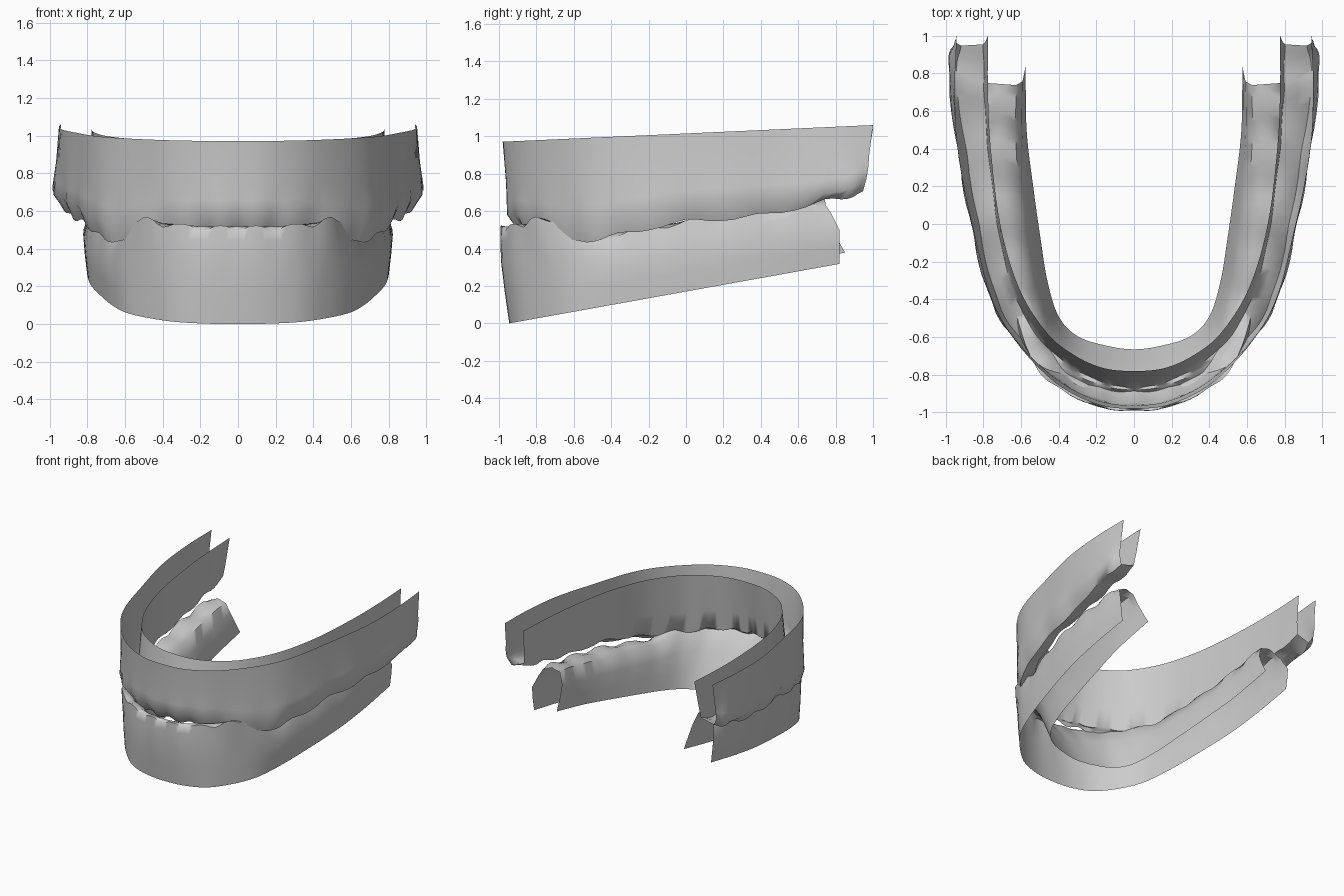
import bpy, bmesh, math
from mathutils import Vector

if "Cube" in bpy.data.objects:
    bpy.data.objects.remove(bpy.data.objects["Cube"])

STEPS = 6  # samples per tooth

grey = bpy.data.materials.new("plaster_grey")
grey.diffuse_color = (0.6, 0.6, 0.6, 1)
grey.use_nodes = True
grey.node_tree.nodes["Principled BSDF"].inputs["Base Color"].default_value = grey.diffuse_color


def curve(points):
    """Smooth half arch through points, running from the midline to the back."""
    p = [Vector(q) for q in points]
    first = p[1].copy()
    first.x = -first.x  # mirrored neighbour keeps the midline smooth
    p = [first] + p + [p[-1] * 2 - p[-2]]
    out = []
    for i in range(1, len(p) - 2):
        a, b, c, d = p[i - 1:i + 3]
        for k in range(STEPS):
            t = k / STEPS
            out.append(0.5 * (2 * b + (c - a) * t + (2 * a - 5 * b + 4 * c - d) * t ** 2
                              + (3 * b - a - 3 * c + d) * t ** 3))
    return out + [p[-2]]


def rim(points, base, slope):
    """Rim on a tilted plane."""
    return curve([(x, y, base + slope * y) for x, y in points])


def between(a, b, t, dz=0.0, swell=0.0):
    """Ring between two rings, optionally shifted up and swollen outwards."""
    out = []
    for p, q in zip(a, b):
        v = p.lerp(q, t)
        out.append(Vector((v.x * (1 + swell), v.y * (1 + swell), v.z + dz)))
    return out


def scallop(ring, depth, bulge):
    """Tooth rhythm: notches between teeth and rounded crowns."""
    out = []
    for i, v in enumerate(ring):
        n = abs(math.cos(math.pi * i / STEPS)) ** 3
        s = 1 + bulge * (0.5 - n)
        out.append(Vector((v.x * s, v.y * s, v.z + depth * (n - 0.3))))
    return out


def shell(name, rings, flip):
    """Skin the rings into an open strip mirrored across the midline."""
    bm = bmesh.new()
    rows = []
    for ring in rings:
        full = [Vector((-v.x, v.y, v.z)) for v in ring[:0:-1]] + ring
        rows.append([bm.verts.new(v) for v in full])
    for a, b in zip(rows, rows[1:]):
        for c in range(len(a) - 1):
            quad = [a[c], a[c + 1], b[c + 1], b[c]]
            bm.faces.new(quad[::-1] if flip else quad)
    mesh = bpy.data.meshes.new(name)
    bm.to_mesh(mesh)
    bm.free()
    mesh.materials.append(grey)
    obj = bpy.data.objects.new(name, mesh)
    bpy.context.collection.objects.link(obj)
    bpy.ops.object.select_all(action='DESELECT')
    obj.select_set(True)
    bpy.context.view_layer.objects.active = obj
    bpy.ops.object.shade_smooth_by_angle(angle=math.radians(60))


# Upper arch: open at the top, teeth pointing down
u_outer = rim([(0, -.98), (.2, -.955), (.42, -.84), (.63, -.62), (.76, -.38),
               (.85, -.03), (.93, .35), (.95, .7), (.94, 1)], 1.015, .045)
u_crown = curve([(0, -.955, .58), (.2, -.925, .58), (.41, -.815, .57), (.635, -.61, .53),
                 (.77, -.38, .57), (.862, -.02, .63), (.93, .35, .66),
                 (.985, .8, .70), (.955, .97, .77)])
u_bite_out = curve([(0, -.89, .49), (.18, -.87, .49), (.38, -.785, .47), (.61, -.6, .43),
                    (.74, -.36, .47), (.825, 0, .54), (.89, .38, .57),
                    (.94, .75, .65), (.92, .95, .69)])
u_bite_in = curve([(0, -.87, .51), (.15, -.845, .51), (.33, -.76, .5), (.52, -.59, .48),
                   (.65, -.33, .52), (.725, 0, .59), (.775, .4, .62),
                   (.795, .7, .67), (.8, .95, .72)])
u_inner = rim([(0, -.78), (.16, -.765), (.31, -.7), (.46, -.58), (.61, -.34),
               (.71, 0), (.76, .4), (.775, .7), (.775, 1)], 1.0, .04)
shell("upper_arch", [
    u_outer,
    between(u_outer, u_crown, .55, swell=-.004),
    scallop(between(u_outer, u_crown, .8), 0, .004),
    scallop(u_crown, 0, .012),
    scallop(u_bite_out, .022, .008),
    between(u_bite_out, u_bite_in, .5, .015),
    scallop(u_bite_in, .022, -.006),
    between(u_bite_in, u_inner, .35, swell=-.003),
    u_inner], True)

# Lower arch: open at the bottom, front teeth closing outside the upper ones
l_outer = rim([(0, -.945), (.2, -.925), (.38, -.85), (.57, -.65), (.66, -.42),
               (.73, -.1), (.78, .2), (.8, .5), (.8, .82)], .17, .18)
l_gum = curve([(0, -.99, .34), (.2, -.967, .34), (.4, -.865, .34), (.58, -.66, .33),
               (.68, -.42, .33), (.75, -.1, .37), (.8, .2, .42),
               (.82, .5, .46), (.82, .82, .5)])
l_bite_out = curve([(0, -.99, .515), (.19, -.968, .515), (.4, -.87, .535), (.535, -.735, .565),
                    (.64, -.42, .475), (.72, -.1, .53), (.77, .2, .575),
                    (.79, .5, .61), (.775, .75, .65)])
l_bite_in = curve([(0, -.935, .5), (.17, -.905, .5), (.36, -.8, .51), (.48, -.63, .5),
                   (.545, -.4, .47), (.59, -.1, .51), (.615, .2, .55),
                   (.63, .5, .61), (.625, .735, .655)])
l_inner = rim([(0, -.665), (.15, -.645), (.3, -.595), (.4, -.49), (.46, -.3),
               (.5, -.05), (.535, .2), (.57, .5), (.575, .85)], .2, .21)
shell("lower_arch", [
    l_outer,
    between(l_outer, l_gum, .5, swell=.002),
    l_gum,
    scallop(between(l_gum, l_bite_out, .6), 0, .008),
    scallop(l_bite_out, -.03, .006),
    between(l_bite_out, l_bite_in, .5, .01),
    scallop(l_bite_in, -.015, -.005),
    between(l_bite_in, l_inner, .35, swell=-.025),
    between(l_bite_in, l_inner, .7, swell=-.015),
    l_inner], False)
